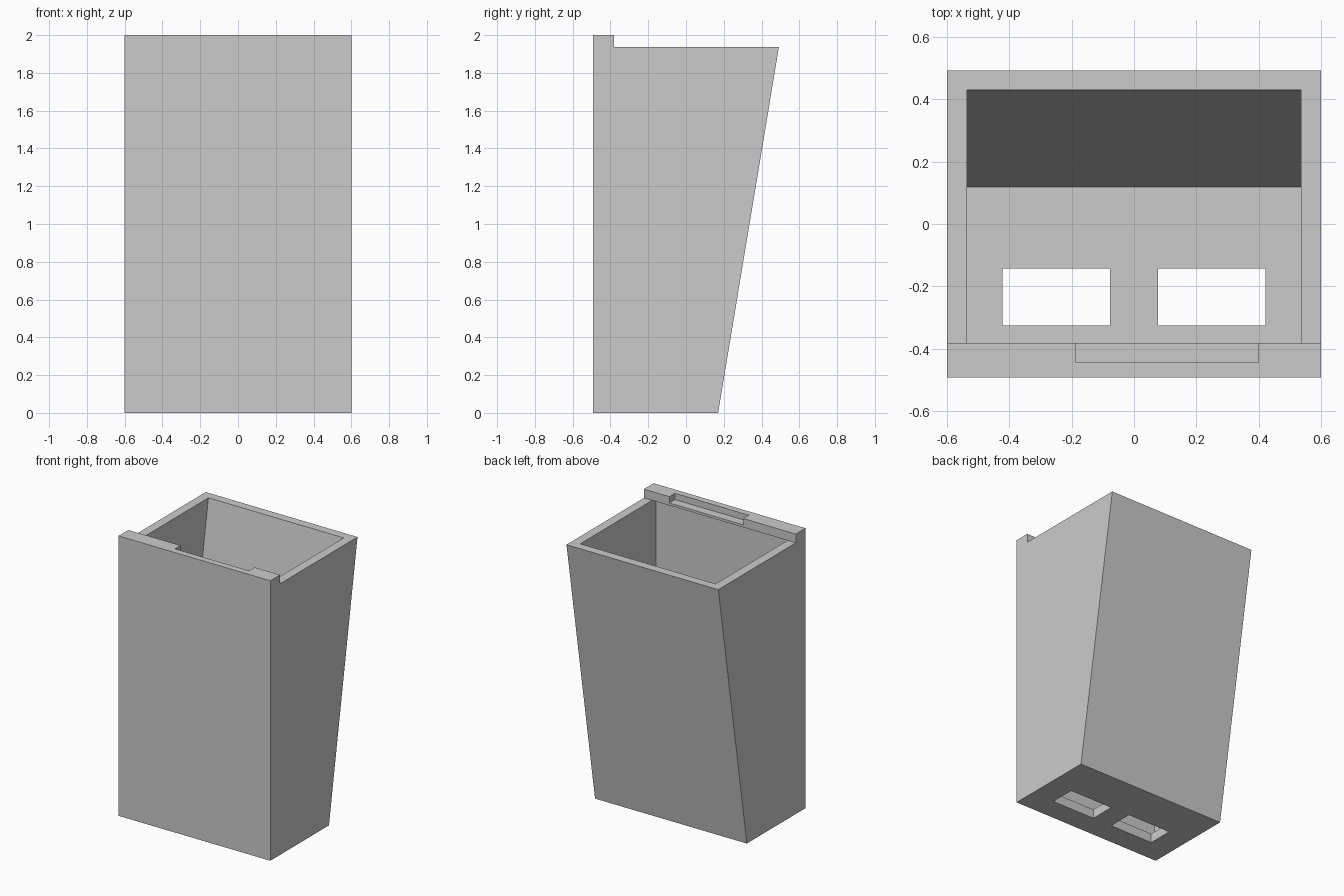
import bpy
import bmesh

if "Cube" in bpy.data.objects:
    bpy.data.objects.remove(bpy.data.objects["Cube"], do_unlink=True)

grey = bpy.data.materials.new("plain grey")
grey.use_nodes = True
grey.diffuse_color = (0.6, 0.6, 0.6, 1)
grey.node_tree.nodes["Principled BSDF"].inputs["Base Color"].default_value = grey.diffuse_color


def extrude_profile(name, profile, x0, x1):
    """Extrude a (y, z) profile along x."""
    bm = bmesh.new()
    face = bm.faces.new([bm.verts.new((x0, y, z)) for y, z in profile])
    moved = bmesh.ops.extrude_face_region(bm, geom=[face])["geom"]
    verts = [v for v in moved if isinstance(v, bmesh.types.BMVert)]
    bmesh.ops.translate(bm, verts=verts, vec=(x1 - x0, 0, 0))
    bmesh.ops.recalc_face_normals(bm, faces=bm.faces)
    mesh = bpy.data.meshes.new(name)
    bm.to_mesh(mesh)
    bm.free()
    mesh.materials.append(grey)
    obj = bpy.data.objects.new(name, mesh)
    bpy.context.collection.objects.link(obj)
    return obj


def cut_box(target, x0, x1, y0, y1, z0, z1):
    cut(target, extrude_profile("cutter", [(y0, z0), (y1, z0), (y1, z1), (y0, z1)], x0, x1))


def cut(target, cutter):
    """Subtract the cutter and remove it afterwards."""
    mod = target.modifiers.new("cut", 'BOOLEAN')
    mod.operation = 'DIFFERENCE'
    mod.solver = 'EXACT'
    mod.object = cutter
    bpy.context.view_layer.objects.active = target
    bpy.ops.object.modifier_apply(modifier=mod.name)
    bpy.data.objects.remove(cutter, do_unlink=True)


RIM, TOP = 1.937, 2.0
FRONT, LIP, WALL = -0.492, -0.382, -0.427

# Tapered bin with a raised lip along the front
bin_body = extrude_profile("bin_body", [
    (FRONT, 0), (0.17, 0), (0.492, RIM), (LIP, RIM), (LIP, TOP), (FRONT, TOP)], -0.6, 0.6)

# Hollow interior, stopping under the lip overhang
cut(bin_body, extrude_profile("cavity", [
    (WALL, 0.066), (0.119, 0.066), (0.43, RIM), (0.43, TOP + 0.1),
    (LIP, TOP + 0.1), (LIP, RIM), (WALL, RIM)], -0.535, 0.535))

# Two drain holes through the floor
for side in (-1, 1):
    a, b = sorted((side * 0.077, side * 0.422))
    cut_box(bin_body, a, b, -0.326, -0.143, -0.1, 0.2)

# Notch in the back of the lip
cut_box(bin_body, -0.186, 0.399, -0.445, LIP + 0.1, TOP - 0.045, TOP + 0.1)
